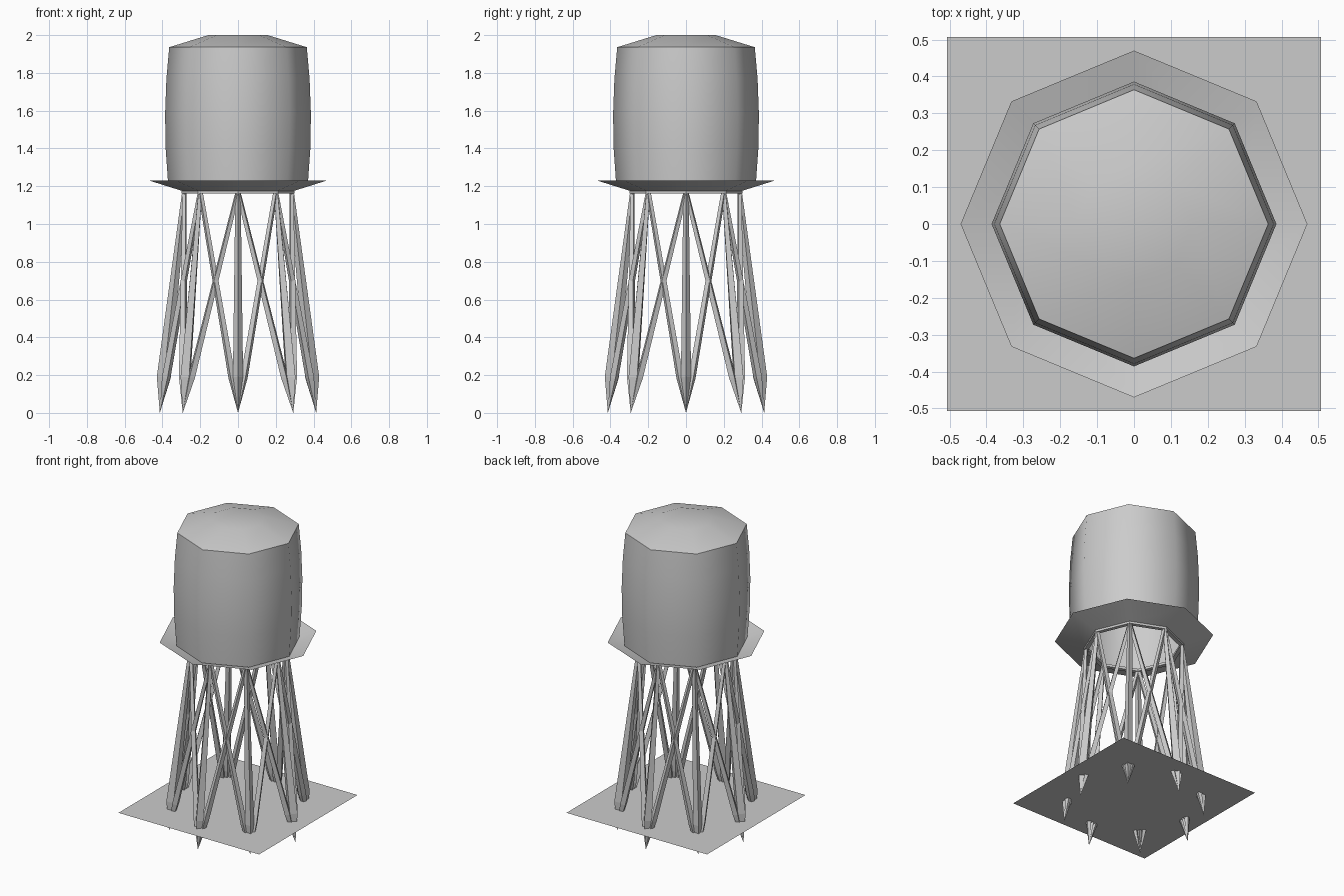
import bpy, bmesh, math
from mathutils import Vector

cube = bpy.data.objects.get("Cube")
if cube:
    bpy.data.objects.remove(cube)

SIDES = 8
TOP_R, TOP_Z, FOOT_R = 0.283, 1.175, 0.414

grey = bpy.data.materials.new("plain grey")
grey.use_nodes = True
COLOUR = (0.6, 0.6, 0.6, 1)
grey.diffuse_color = COLOUR
grey.node_tree.nodes["Principled BSDF"].inputs["Base Color"].default_value = COLOUR


def finish(name, bm, smooth=False):
    mesh = bpy.data.meshes.new(name)
    bm.to_mesh(mesh)
    bm.free()
    mesh.materials.append(grey)
    obj = bpy.data.objects.new(name, mesh)
    bpy.context.collection.objects.link(obj)
    if smooth:
        bpy.ops.object.select_all(action='DESELECT')
        obj.select_set(True)
        bpy.context.view_layer.objects.active = obj
        bpy.ops.object.shade_smooth_by_angle(angle=math.radians(50))
    return obj


def polar(r, i, z):
    a = math.tau * i / SIDES
    return Vector((r * math.cos(a), r * math.sin(a), z))


def lathe(name, profile, closed=False, cap=False, smooth=True):
    """Turn an (r, z) profile, listed bottom to top on the outside, around z."""
    bm = bmesh.new()
    rings = [[bm.verts.new(polar(r, i, z)) for i in range(SIDES)] for r, z in profile]
    pairs = list(zip(rings, rings[1:]))
    if closed:
        pairs.append((rings[-1], rings[0]))
    for low, high in pairs:
        for i in range(SIDES):
            j = (i + 1) % SIDES
            bm.faces.new((low[i], low[j], high[j], high[i]))
    if cap:
        bm.faces.new(rings[-1])
    return finish(name, bm, smooth)


def strut(bm, top, foot, sections):
    """Diamond-section post ending in a point at the foot.
    sections: (fraction along, radial half-width, tangential half-width)"""
    axis = (foot - top).normalized()
    mid = (top + foot) / 2
    out = Vector((mid.x, mid.y, 0)).normalized()
    side = axis.cross(out).normalized()
    out = side.cross(axis)
    rings = []
    for t, a, b in sections:
        c = top.lerp(foot, t)
        rings.append([bm.verts.new(c + d) for d in (out * a, side * b, -out * a, -side * b)])
    tip = bm.verts.new(foot)
    bm.faces.new(rings[0])
    for k in range(4):
        n = (k + 1) % 4
        for r, s in zip(rings, rings[1:]):
            bm.faces.new((r[k], r[n], s[n], s[k]))
        bm.faces.new((rings[-1][k], rings[-1][n], tip))


# Tank wall, open at the bottom, with a faceted roof
lathe("tank", [(0.369, 1.20), (0.383, 1.40), (0.386, 1.58), (0.379, 1.77),
               (0.364, 1.936), (0.157, 2.0)], cap=True)

# Flared walkway and the ring beam under it
lathe("walkway", [(0.295, 1.175), (0.47, 1.23)])
lathe("ring_beam", [(0.272, 1.162), (0.298, 1.162), (0.298, 1.178), (0.272, 1.178)],
      closed=True, smooth=False)

# Legs
bm = bmesh.new()
for i in range(SIDES):
    strut(bm, polar(TOP_R, i, TOP_Z), polar(FOOT_R, i, 0),
          [(0, 0.012, 0.014), (0.84, 0.037, 0.027)])
bmesh.ops.recalc_face_normals(bm, faces=bm.faces)
finish("legs", bm)

# Crossed braces between neighbouring legs
bm = bmesh.new()
for i in range(SIDES):
    for step in (-1, 1):
        strut(bm, polar(TOP_R, i, TOP_Z), polar(FOOT_R, i + step, 0),
              [(0, 0.012, 0.013), (0.84, 0.024, 0.02)])
bmesh.ops.recalc_face_normals(bm, faces=bm.faces)
finish("cross_braces", bm)

# Ground sheet pierced by the feet
bm = bmesh.new()
bmesh.ops.create_grid(bm, x_segments=1, y_segments=1, size=0.507)
bmesh.ops.translate(bm, verts=bm.verts, vec=(0, 0, 0.14))
finish("ground_sheet", bm)
